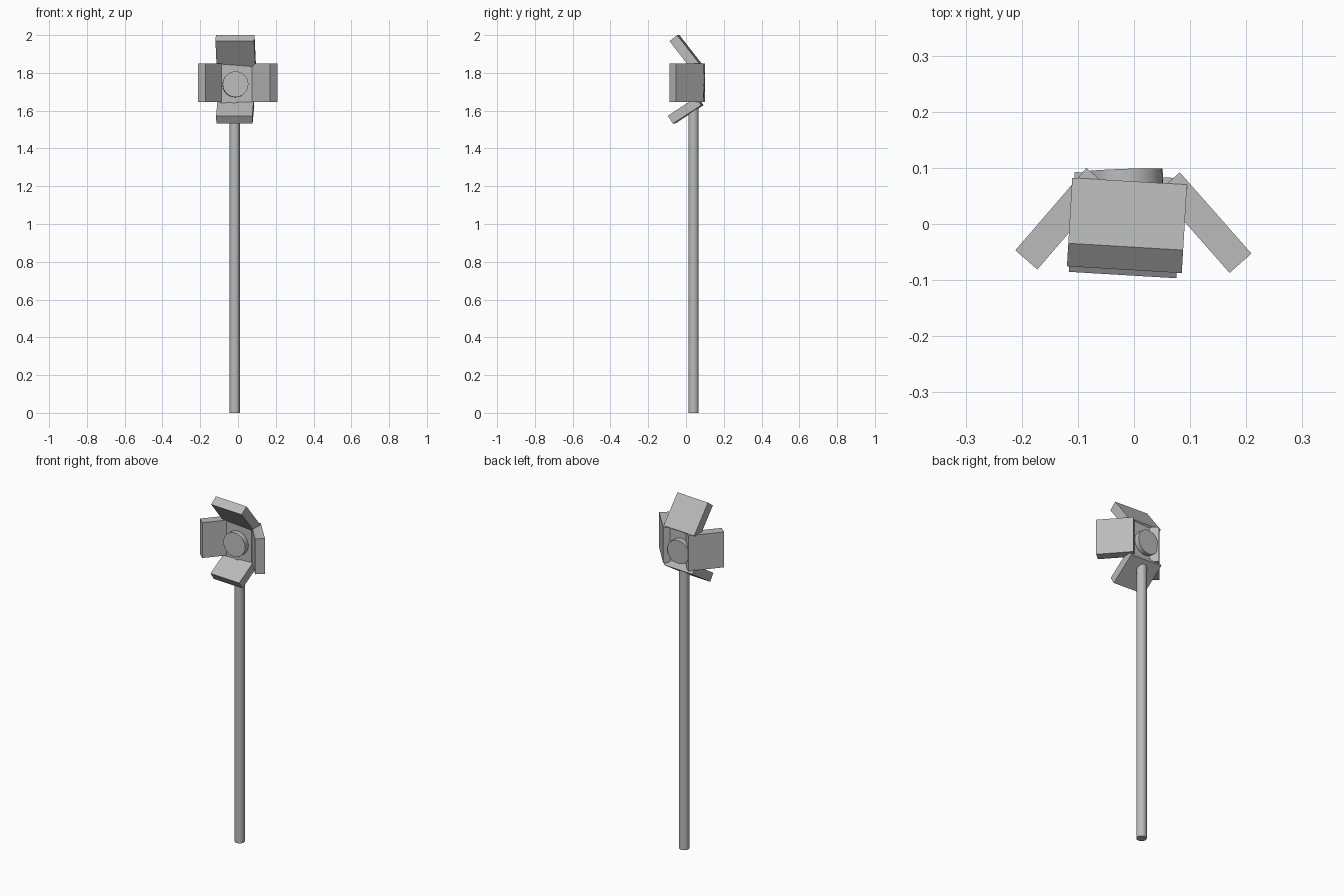
import bpy
from math import radians

cube = bpy.data.objects.get("Cube")
if cube:
    bpy.data.objects.remove(cube, do_unlink=True)

grey = bpy.data.materials.new("plain_grey")
grey.use_nodes = True
colour = (0.5, 0.5, 0.5, 1)
grey.diffuse_color = colour
grey.node_tree.nodes["Principled BSDF"].inputs["Base Color"].default_value = colour


def finish(name, rot):
    obj = bpy.context.object
    obj.name = name
    obj.rotation_euler = [radians(a) for a in rot]
    obj.data.materials.append(grey)
    return obj


def box(name, centre, size, rot=(0, 0, 0)):
    bpy.ops.mesh.primitive_cube_add(size=1, location=centre)
    obj = finish(name, rot)
    obj.scale = size


def cylinder(name, centre, radius, depth, rot=(0, 0, 0)):
    bpy.ops.mesh.primitive_cylinder_add(vertices=32, radius=radius, depth=depth, location=centre)
    finish(name, rot)
    bpy.ops.object.shade_smooth_by_angle(angle=radians(30))


# Pole, running up into the head
cylinder("pole", (-0.017, 0.04, 0.83), 0.027, 1.66)

# Head: back plate with the lamp passing through it
box("back_plate", (-0.01, 0.043, 1.745), (0.17, 0.05, 0.21))
cylinder("lamp", (-0.015, 0.04, 1.738), 0.068, 0.112, (88, 0, 2))

# Four flaps spreading forward from the plate
box("top_flap", (-0.0125, -0.0025, 1.909), (0.205, 0.052, 0.19), (38, 0, -3.4))
box("bottom_flap", (-0.015, -0.002, 1.601), (0.192, 0.18, 0.05), (33, 0, -3.4))
box("left_flap", (0.126, 0.0025, 1.7475), (0.052, 0.193, 0.205), (0, 0, 41.4))
box("right_flap", (-0.1285, 0.0095, 1.7475), (0.052, 0.194, 0.205), (0, 0, -40.8))
